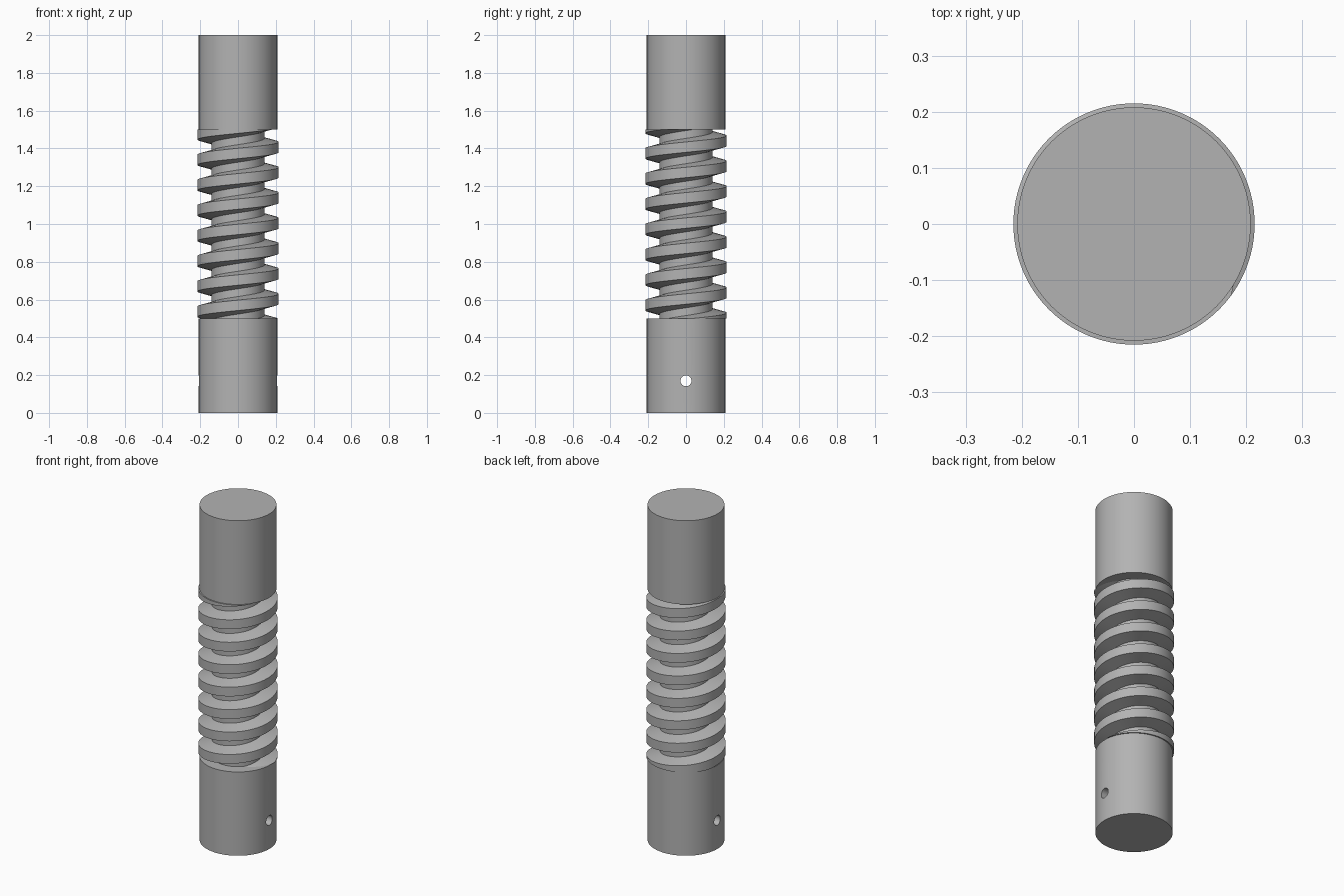
import bpy, bmesh, math
from mathutils import Vector

if "Cube" in bpy.data.objects:
    bpy.data.objects.remove(bpy.data.objects["Cube"])

BODY_R, CORE_R, CREST_R = 0.208, 0.14, 0.215
LOW, HIGH, TOP = 0.5, 1.5, 2.0
PITCH = 0.134
SEGMENTS = 96

# Single grey material
grey = bpy.data.materials.new("steel_grey")
grey.use_nodes = True
colour = (0.45, 0.45, 0.45, 1)
grey.diffuse_color = colour
grey.node_tree.nodes["Principled BSDF"].inputs["Base Color"].default_value = colour


def finish(obj):
    obj.data.materials.clear()
    obj.data.materials.append(grey)
    bpy.ops.object.select_all(action="DESELECT")
    obj.select_set(True)
    bpy.context.view_layer.objects.active = obj
    bpy.ops.object.shade_smooth_by_angle(angle=math.radians(25))


def cylinder(name, radius, z0, z1):
    bpy.ops.mesh.primitive_cylinder_add(
        vertices=SEGMENTS, radius=radius, depth=z1 - z0, location=(0, 0, (z0 + z1) / 2))
    obj = bpy.context.object
    obj.name = name
    return obj


# Lower shank with a cross-drilled pin hole
lower = cylinder("lower_shank", BODY_R, 0, LOW)
bpy.ops.mesh.primitive_cylinder_add(
    vertices=32, radius=0.029, depth=1, location=(0, 0, 0.17), rotation=(0, math.pi / 2, 0))
drill = bpy.context.object
cut = lower.modifiers.new("pin_hole", "BOOLEAN")
cut.operation, cut.object, cut.solver = "DIFFERENCE", drill, "EXACT"
bpy.context.view_layer.objects.active = lower
bpy.ops.object.modifier_apply(modifier=cut.name)
bpy.data.objects.remove(drill)
finish(lower)

# Upper shank and thread core
finish(cylinder("upper_shank", BODY_R, HIGH, TOP))
finish(cylinder("thread_core", CORE_R, LOW, HIGH))

# Right-hand trapezoidal thread: section swept along a helix
section = [(0.13, -0.049), (CREST_R, -0.0275), (CREST_R, 0.0275), (0.13, 0.049)]
PHASE_Z = 0.469  # crest height at angle zero
bm = bmesh.new()
rings = []
for i in range(-SEGMENTS, SEGMENTS * 9 + 1):
    turn = i / SEGMENTS
    a = turn * math.tau
    rings.append([bm.verts.new((r * math.cos(a), r * math.sin(a), PHASE_Z + turn * PITCH + dz))
                  for r, dz in section])
for a, b in zip(rings, rings[1:]):
    for k in range(4):
        n = (k + 1) % 4
        bm.faces.new((a[k], b[k], b[n], a[n]))
bm.faces.new(rings[0])
bm.faces.new(rings[-1])

# Trim the thread flush with both shoulders and cap the cuts
for z, direction in ((LOW, -1), (HIGH, 1)):
    result = bmesh.ops.bisect_plane(
        bm, geom=bm.verts[:] + bm.edges[:] + bm.faces[:], dist=1e-6,
        plane_co=Vector((0, 0, z)), plane_no=Vector((0, 0, direction)), clear_outer=True)
    rim = [e for e in result["geom_cut"] if isinstance(e, bmesh.types.BMEdge)]
    bmesh.ops.edgenet_fill(bm, edges=rim)
bmesh.ops.recalc_face_normals(bm, faces=bm.faces[:])
mesh = bpy.data.meshes.new("screw_thread")
bm.to_mesh(mesh)
bm.free()
thread = bpy.data.objects.new("screw_thread", mesh)
bpy.context.collection.objects.link(thread)
finish(thread)
